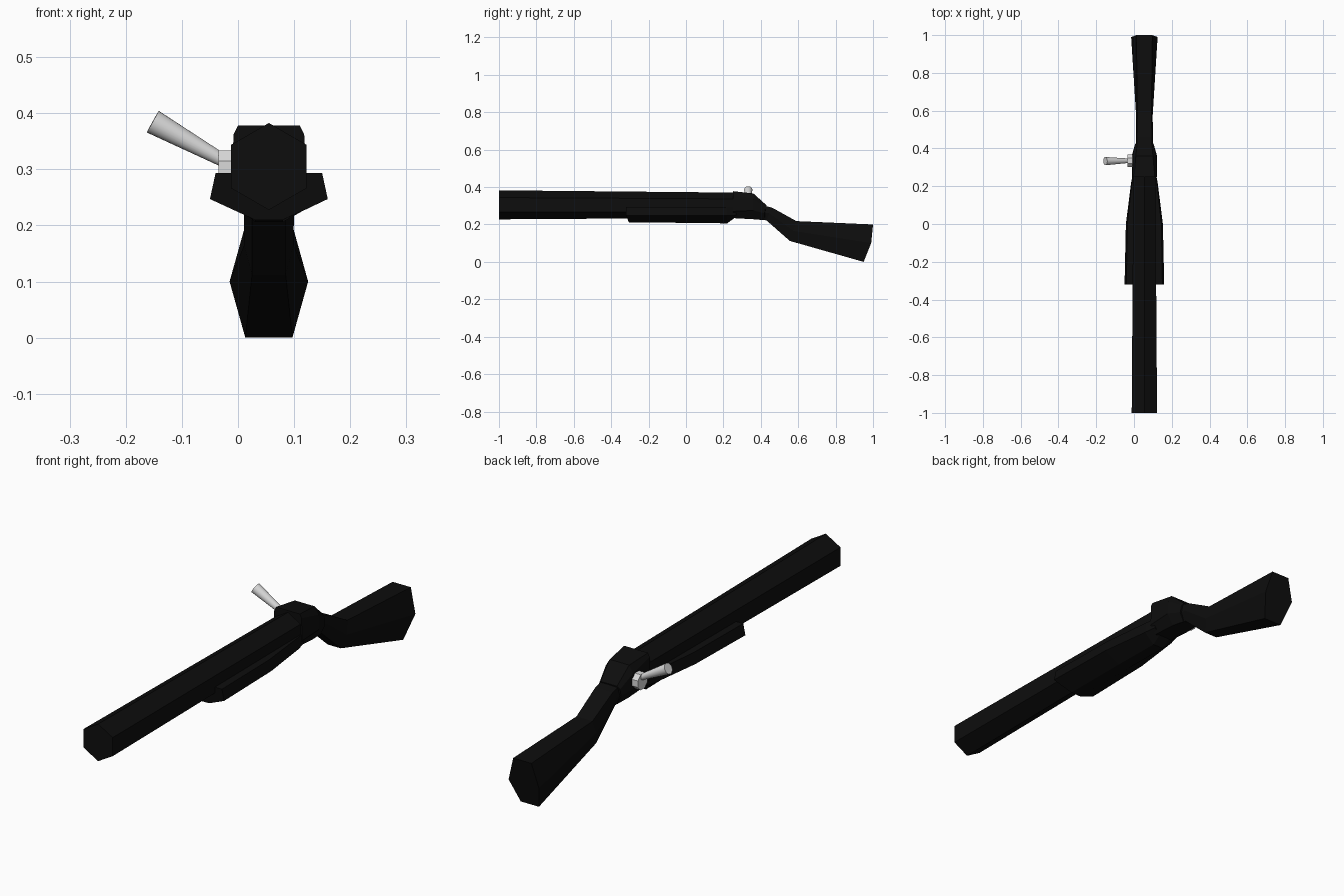
import bpy, bmesh, math
from mathutils import Vector

if "Cube" in bpy.data.objects:
    bpy.data.objects.remove(bpy.data.objects["Cube"])

CX = 0.055  # centre line of the body


def material(name, value):
    m = bpy.data.materials.new(name)
    m.use_nodes = True
    colour = (value, value, value, 1)
    m.diffuse_color = colour
    m.node_tree.nodes["Principled BSDF"].inputs["Base Color"].default_value = colour
    return m


black = material("matte black", 0.004)
grey = material("light grey", 0.7)


def finish(name, bm, mat):
    bmesh.ops.recalc_face_normals(bm, faces=bm.faces)
    mesh = bpy.data.meshes.new(name)
    bm.to_mesh(mesh)
    bm.free()
    mesh.materials.append(mat)
    obj = bpy.data.objects.new(name, mesh)
    bpy.context.collection.objects.link(obj)
    return obj


def loft(name, stations, mat):
    """Each station lists (half width, y, z) from top to bottom; mirrored in x."""
    bm = bmesh.new()
    rings = []
    for pts in stations:
        loop = [(w, y, z) for w, y, z in pts] + [(-w, y, z) for w, y, z in reversed(pts)]
        rings.append([bm.verts.new((CX + x, y, z)) for x, y, z in loop])
    n = len(rings[0])
    for a, b in zip(rings, rings[1:]):
        for i in range(n):
            j = (i + 1) % n
            bm.faces.new((a[i], a[j], b[j], b[i]))
    bm.faces.new(rings[0])
    bm.faces.new(rings[-1])
    return finish(name, bm, mat)


def rod(name, start, end, r1, r2, sides, mat, turn=0):
    """Cylinder or cone between two points."""
    start, end = Vector(start), Vector(end)
    bm = bmesh.new()
    bmesh.ops.create_cone(bm, cap_ends=True, segments=sides, radius1=r1, radius2=r2,
                          depth=(end - start).length)
    quat = (end - start).to_track_quat('Z', 'Y')
    for v in bm.verts:
        x, y = v.co.x, v.co.y
        v.co.x = x * math.cos(turn) - y * math.sin(turn)
        v.co.y = x * math.sin(turn) + y * math.cos(turn)
        v.co = quat @ v.co + (start + end) / 2
    return finish(name, bm, mat)


# Six-sided barrel, point upward
rod("barrel", (CX, -1, 0.305), (CX, 0.3, 0.303), 0.0775, 0.067, 6, black)

# Fore-end around the underside of the barrel
loft("fore_end", [
    [(0.095, -0.32, 0.293), (0.105, -0.32, 0.247), (0.025, -0.305, 0.21)],
    [(0.09, 0, 0.293), (0.098, 0, 0.247), (0.025, 0, 0.209)],
    [(0.066, 0.22, 0.293), (0.07, 0.22, 0.247), (0.025, 0.22, 0.206)],
    [(0.06, 0.27, 0.293), (0.06, 0.27, 0.25), (0.025, 0.26, 0.235)],
], black)

# Receiver with chamfered corners
loft("receiver", [
    [(0.055, 0.25, 0.378), (0.063, 0.25, 0.362), (0.066, 0.25, 0.27), (0.04, 0.25, 0.234)],
    [(0.045, 0.36, 0.366), (0.063, 0.36, 0.335), (0.067, 0.36, 0.275), (0.04, 0.36, 0.228)],
    [(0.038, 0.43, 0.303), (0.048, 0.425, 0.29), (0.05, 0.42, 0.26), (0.032, 0.42, 0.223)],
], black)

# Stock with narrow wrist and flared butt
loft("stock", [
    [(0.04, 0.4, 0.305), (0.045, 0.4, 0.265), (0.03, 0.4, 0.225)],
    [(0.04, 0.46, 0.29), (0.045, 0.445, 0.26), (0.03, 0.43, 0.222)],
    [(0.037, 0.59, 0.218), (0.044, 0.575, 0.165), (0.03, 0.555, 0.112)],
    [(0.042, 1, 0.2), (0.07, 0.99, 0.1), (0.042, 0.95, 0)],
], black)

# Bolt handle on its round base
base = rod("bolt_base", (0, 0.335, 0.301), (-0.035, 0.335, 0.301), 0.035, 0.035, 8, grey,
           math.pi / 8)
handle = rod("bolt_handle", (-0.02, 0.335, 0.312), (-0.152, 0.333, 0.385), 0.011, 0.022, 24, grey)
bpy.ops.object.select_all(action='DESELECT')
handle.select_set(True)
bpy.context.view_layer.objects.active = handle
bpy.ops.object.shade_smooth_by_angle()
